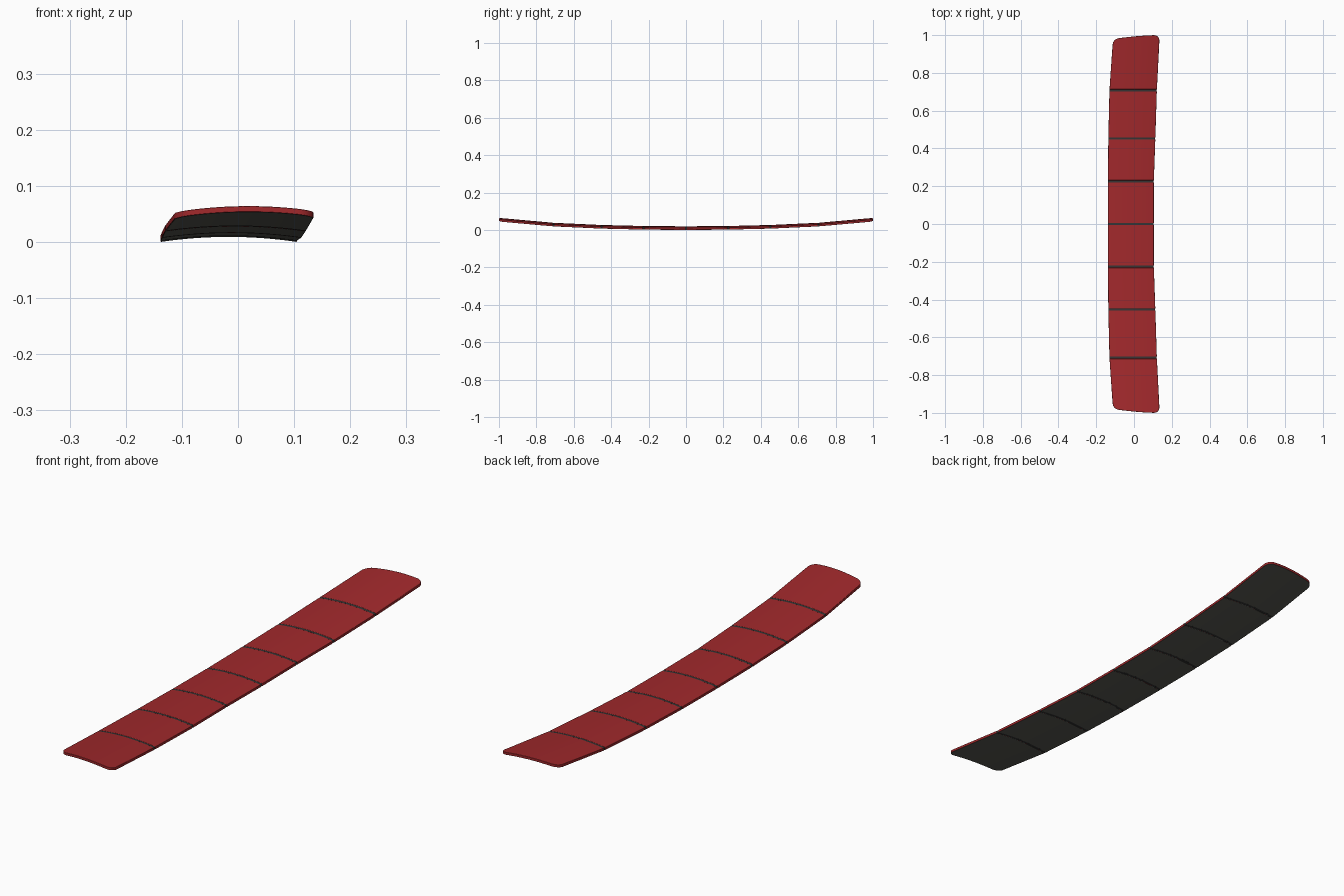
import bpy, bmesh, math

if "Cube" in bpy.data.objects:
    bpy.data.objects.remove(bpy.data.objects["Cube"])

# Spanwise stations of the half wing: y, left x, right x, height of the underside edge
STATIONS = [(0, -.138, .105, 0), (.226, -.138, .105, .0018), (.452, -.136, .113, .0072),
            (.708, -.130, .121, .019), (1, -.110, .136, .045)]
THICK, CAMBER, GAP, CORNER = .0105, .009, .005, .03


def material(name, rgb):
    m = bpy.data.materials.new(name)
    m.diffuse_color = (*rgb, 1)
    m.use_nodes = True
    m.node_tree.nodes["Principled BSDF"].inputs["Base Color"].default_value = m.diffuse_color
    return m


RED = material("red_skin", (.36, .022, .025))
GREY = material("grey_underside", (.10, .10, .085))
DARK = material("dark_seam", (.035, .035, .035))


def surface(u, y):
    """Underside point at chord fraction u and span position y."""
    a = abs(y)
    i = next((k for k in range(3) if a <= STATIONS[k + 1][0]), 3)
    p, q = STATIONS[i], STATIONS[i + 1]
    t = (a - p[0]) / (q[0] - p[0])
    left, right, z = (p[k] + (q[k] - p[k]) * t for k in (1, 2, 3))
    return left + (right - left) * u, y, z + CAMBER * (1 - (2 * u - 1) ** 2)


def tip(u):
    """Curved tip outline with rounded corners."""
    y = .98 + .02 * math.sin(u * math.pi / 2)
    d = min(u, 1 - u) * .246
    if d < CORNER:
        y -= CORNER - math.sqrt(CORNER ** 2 - (CORNER - d) ** 2)
    return y


COLS = [0, .006, .018, .036, .06, .09, .122] + [.122 + .756 * i / 10 for i in range(1, 10)]
COLS += [1 - c for c in reversed(COLS[:7])]


def slab(name, y0, y1, rows, low, high, mats, inset=0, bevel=0):
    """Thin curved block between two span positions (numbers or outline functions)."""
    f0, f1 = (y if callable(y) else (lambda u, y=y: y) for y in (y0, y1))
    bm = bmesh.new()
    n = len(COLS)
    layers = []
    for h in (low, high):
        grid = []
        for r in range(rows + 1):
            row = []
            for u in COLS:
                y = f0(u) + (f1(u) - f0(u)) * r / rows
                x, y, z = surface(inset + u * (1 - 2 * inset), y)
                row.append(bm.verts.new((x, y, z + h)))
            grid.append(row)
        layers.append(grid)
    lo, hi = layers
    for r in range(rows):
        for c in range(n - 1):
            f = bm.faces.new((lo[r][c], lo[r + 1][c], lo[r + 1][c + 1], lo[r][c + 1]))
            f.material_index = len(mats) - 1
            bm.faces.new((hi[r][c], hi[r][c + 1], hi[r + 1][c + 1], hi[r + 1][c]))
    # Side walls around the outline
    rim = [(0, c) for c in range(n)] + [(r, n - 1) for r in range(1, rows + 1)]
    rim += [(rows, c) for c in range(n - 2, -1, -1)] + [(r, 0) for r in range(rows - 1, 0, -1)]
    for (a, b), (c, d) in zip(rim, rim[1:] + rim[:1]):
        bm.faces.new((lo[a][b], lo[c][d], hi[c][d], hi[a][b]))
    bmesh.ops.recalc_face_normals(bm, faces=bm.faces[:])
    me = bpy.data.meshes.new(name)
    bm.to_mesh(me)
    bm.free()
    for m in mats:
        me.materials.append(m)
    ob = bpy.data.objects.new(name, me)
    bpy.context.collection.objects.link(ob)
    bpy.ops.object.select_all(action='DESELECT')
    ob.select_set(True)
    bpy.context.view_layer.objects.active = ob
    bpy.ops.object.shade_smooth_by_angle(angle=math.radians(35))
    if bevel:
        b = ob.modifiers.new("soft_edge", 'BEVEL')
        b.width, b.segments, b.limit_method = bevel, 2, 'ANGLE'
        b.angle_limit = math.radians(60)


# Panels and the dark seams between them, on both halves
slab("middle_seam", -GAP - .001, GAP + .001, 1, .0006, THICK - .0006, [DARK], .004)
for side, label in ((1, "back"), (-1, "front")):
    for i in range(4):
        start = side * (STATIONS[i][0] + GAP)
        end = side * (STATIONS[i + 1][0] - GAP)
        if i == 3:
            end = lambda u, s=side: s * tip(u)
        slab(f"{label}_panel_{i + 1}", start, end, 2, 0, THICK, [RED, GREY], bevel=.0012)
        if i:
            y = STATIONS[i][0]
            slab(f"{label}_seam_{i}", side * (y - GAP - .001), side * (y + GAP + .001), 2,
                 .0006, THICK - .0006, [DARK], .004)
